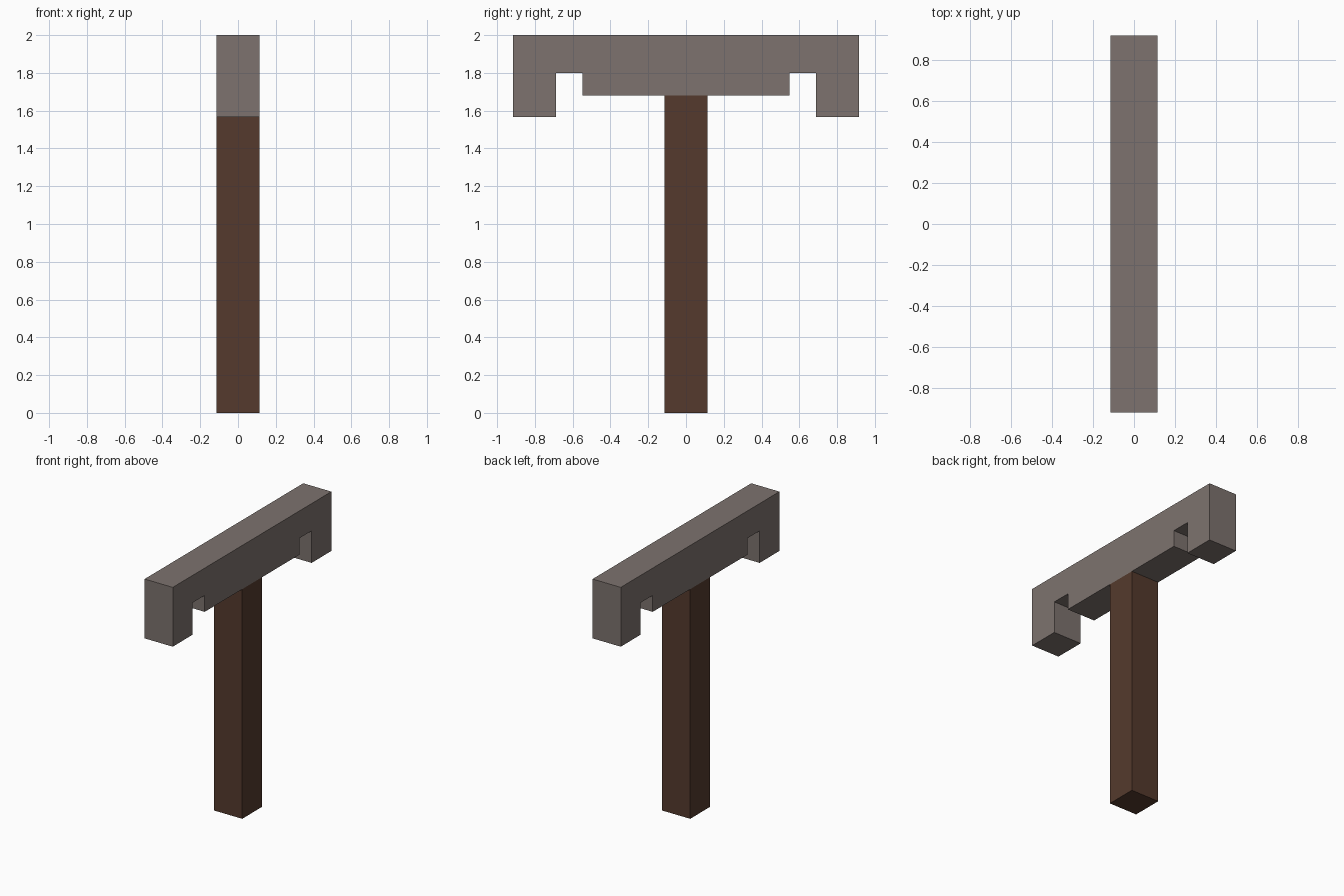
import bpy
import bmesh

cube = bpy.data.objects.get("Cube")
if cube:
    bpy.data.objects.remove(cube, do_unlink=True)

HALF = 0.114  # half thickness shared by handle and head


def make_material(name, rgb):
    mat = bpy.data.materials.new(name)
    mat.use_nodes = True
    mat.diffuse_color = (*rgb, 1)
    mat.node_tree.nodes["Principled BSDF"].inputs["Base Color"].default_value = (*rgb, 1)
    return mat


def extrude_profile(name, profile, mat):
    """Extrude a (y, z) outline across the full thickness in x."""
    bm = bmesh.new()
    face = bm.faces.new([bm.verts.new((-HALF, y, z)) for y, z in profile])
    result = bmesh.ops.extrude_face_region(bm, geom=[face])
    verts = [v for v in result["geom"] if isinstance(v, bmesh.types.BMVert)]
    bmesh.ops.translate(bm, verts=verts, vec=(2 * HALF, 0, 0))
    bmesh.ops.recalc_face_normals(bm, faces=bm.faces)
    mesh = bpy.data.meshes.new(name)
    bm.to_mesh(mesh)
    bm.free()
    mesh.materials.append(mat)
    obj = bpy.data.objects.new(name, mesh)
    bpy.context.collection.objects.link(obj)
    return obj


stone = make_material("warm_grey_stone", (0.205, 0.171, 0.156))
wood = make_material("dark_brown_wood", (0.089, 0.042, 0.026))

# Hammer head: half outline from the top down the prong, notch and centre block
half = [(0.917, 2.0), (0.917, 1.566), (0.688, 1.566),
        (0.688, 1.8), (0.548, 1.8), (0.548, 1.68)]
extrude_profile("head", half + [(-y, z) for y, z in reversed(half)], stone)

# Square handle reaching up to the underside of the head
extrude_profile("handle", [(-HALF, 0), (HALF, 0), (HALF, 1.68), (-HALF, 1.68)], wood)
